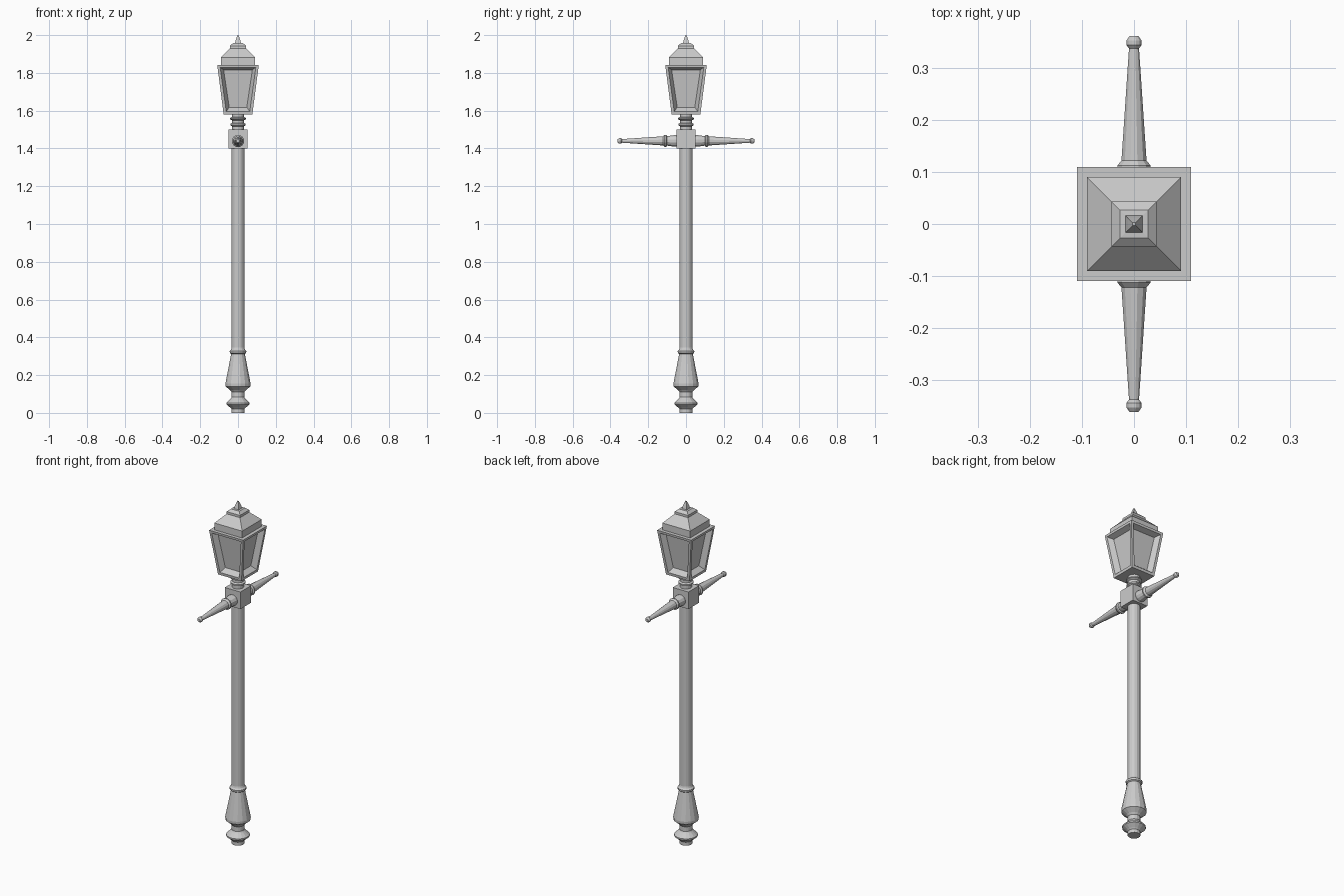
import bpy, bmesh
from math import pi, sin, cos
from mathutils import Matrix

if "Cube" in bpy.data.objects:
    bpy.data.objects.remove(bpy.data.objects["Cube"])


def finish(bm, name, matrix=None):
    bmesh.ops.recalc_face_normals(bm, faces=bm.faces)
    mesh = bpy.data.meshes.new(name)
    bm.to_mesh(mesh)
    bm.free()
    obj = bpy.data.objects.new(name, mesh)
    bpy.context.collection.objects.link(obj)
    if matrix:
        obj.matrix_world = matrix
    return obj


def stacked(name, profile, sides, matrix=None, windows=False):
    """Loft (radius, height) rings; four sides use half-width as the radius."""
    bm = bmesh.new()
    k = 2 ** 0.5 if sides == 4 else 1
    rings = []
    for r, z in profile:
        rings.append([bm.verts.new((r * k * cos(2 * pi * (i + 0.5) / sides),
                                    r * k * sin(2 * pi * (i + 0.5) / sides), z))
                      for i in range(sides)])
    walls = []
    for a, b in zip(rings, rings[1:]):
        for i in range(sides):
            j = (i + 1) % sides
            walls.append(bm.faces.new((a[i], a[j], b[j], b[i])))
    bm.faces.new(rings[0][::-1])
    bm.faces.new(rings[-1])
    if windows:
        # frame border, then bevelled recess for each pane
        bmesh.ops.recalc_face_normals(bm, faces=bm.faces)
        bmesh.ops.inset_individual(bm, faces=walls, thickness=0.021)
        bmesh.ops.inset_individual(bm, faces=walls, thickness=0.024, depth=-0.03)
    return finish(bm, name, matrix)


# Post with turned base
stacked("post", [
    (0.034, 0), (0.034, 0.02), (0.042, 0.028), (0.063, 0.045), (0.063, 0.053),
    (0.04, 0.075), (0.034, 0.083), (0.034, 0.11), (0.042, 0.12), (0.067, 0.14),
    (0.068, 0.155), (0.037, 0.312), (0.044, 0.317), (0.045, 0.328),
    (0.037, 0.336), (0.034, 0.345), (0.034, 1.41)], 16)

# Square block that carries the arms
stacked("arm_block", [(0.05, 1.40), (0.05, 1.50)], 4)

# Ringed neck below the lantern
stacked("neck", [
    (0.032, 1.495), (0.032, 1.517), (0.041, 1.522), (0.041, 1.53), (0.032, 1.536),
    (0.032, 1.549), (0.043, 1.555), (0.043, 1.561), (0.032, 1.566), (0.032, 1.585)], 16)

# Ladder arms, one each side
arm = [(0.032, 0.045), (0.032, 0.06), (0.026, 0.1), (0.033, 0.105), (0.033, 0.113),
       (0.025, 0.122), (0.010, 0.338), (0.015, 0.344), (0.015, 0.353), (0.009, 0.362)]
for side, label in ((-1, "front"), (1, "back")):
    stacked(label + "_arm", arm, 12,
            Matrix.Translation((0, 0, 1.44)) @ Matrix.Rotation(-side * pi / 2, 4, 'X'))

# Lantern body with four recessed panes
stacked("lantern", [(0.076, 1.58), (0.110, 1.842)], 4, windows=True)

# Stepped roof and spire
stacked("roof", [
    (0.09, 1.84), (0.09, 1.882), (0.043, 1.93), (0.043, 1.943),
    (0.027, 1.957), (0.016, 1.958), (0.012, 1.973), (0.003, 2.0)], 4)
